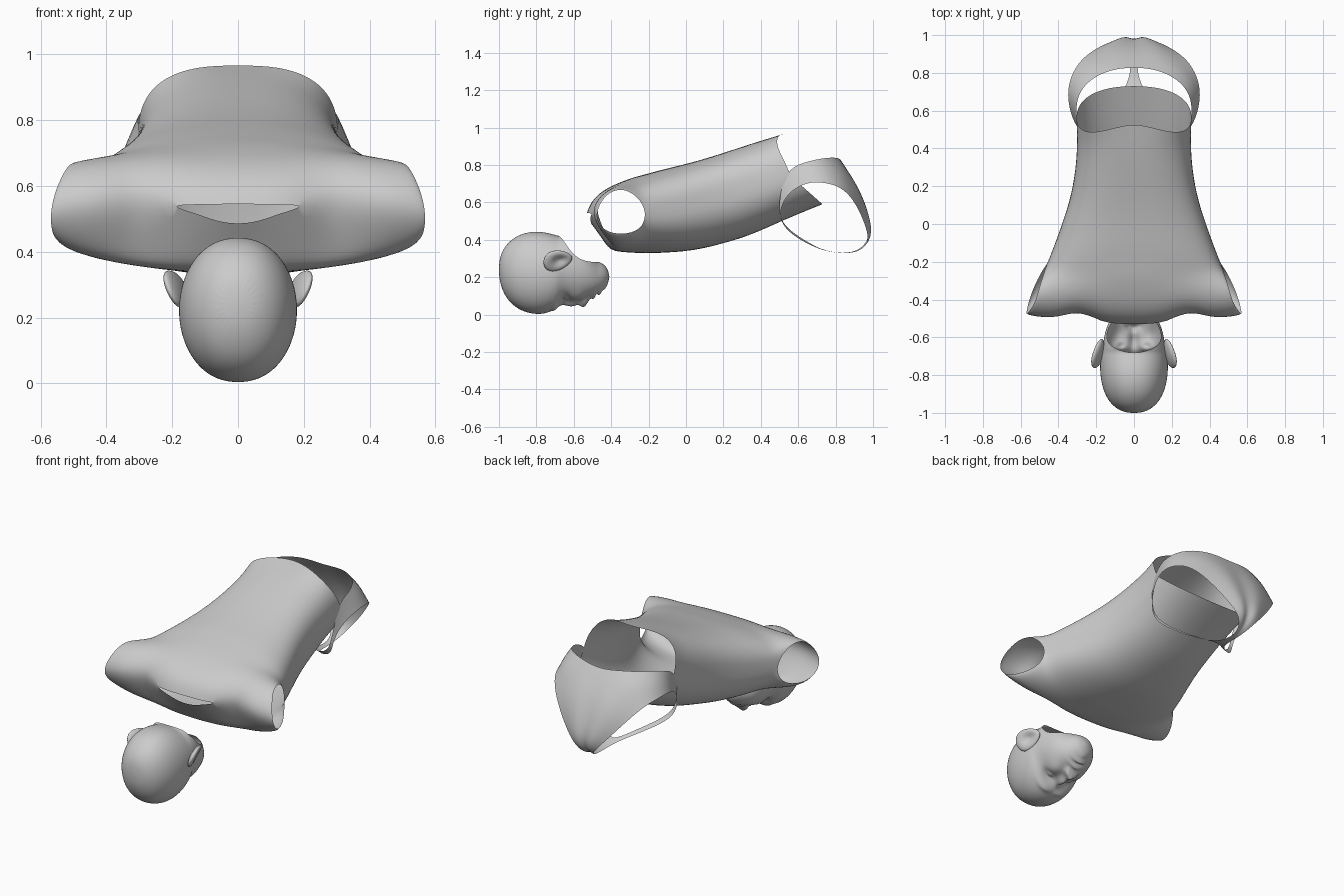
import bpy, bmesh, math
from math import sin, cos, pi, exp
from mathutils import Vector, Matrix

if "Cube" in bpy.data.objects:
    bpy.data.objects.remove(bpy.data.objects["Cube"])


def skin(name, grids, level=2):
    """Mesh from grids of half-body points, mirrored in x and subdivided."""
    bm = bmesh.new()
    for rows in grids:
        vs = [[bm.verts.new(p) for p in row] for row in rows]
        for a, b in zip(vs, vs[1:]):
            for i in range(len(a) - 1):
                bm.faces.new((a[i], a[i + 1], b[i + 1], b[i]))
    bmesh.ops.remove_doubles(bm, verts=bm.verts, dist=0.0005)
    bmesh.ops.recalc_face_normals(bm, faces=bm.faces)
    me = bpy.data.meshes.new(name)
    bm.to_mesh(me)
    bm.free()
    ob = bpy.data.objects.new(name, me)
    bpy.context.collection.objects.link(ob)
    bpy.ops.object.select_all(action='DESELECT')
    bpy.context.view_layer.objects.active = ob
    ob.select_set(True)
    m = ob.modifiers.new("mirror", 'MIRROR')
    m.merge_threshold = 0.0005
    s = ob.modifiers.new("smooth", 'SUBSURF')
    s.levels = s.render_levels = level
    for mod in ("mirror", "smooth"):
        bpy.ops.object.modifier_apply(modifier=mod)
    bpy.ops.object.shade_smooth()
    return ob


# Torso: back and chest sheets sharing the flank edge, open at arms, neck, waist
back_line = [(.53, .967), (.4, .93), (.27, .888), (.14, .845), (0, .805), (-.12, .778),
             (-.21, .752), (-.28, .735), (-.36, .705), (-.44, .668), (-.505, .61), (-.53, .545)]
chest_line = [(.73, .59), (.52, .505), (.35, .425), (.2, .38), (.05, .343), (-.08, .332),
              (-.2, .327), (-.28, .33), (-.35, .335), (-.41, .345), (-.45, .41), (-.50, .485)]
flank = [(.305, .56, .74), (.30, .42, .70), (.31, .28, .66), (.335, .14, .62),
         (.38, 0, .58), (.425, -.12, .555), (.46, -.21, .55)]
arm_top = [(.475, -.255, .63), (.50, -.33, .675), (.52, -.41, .66), (.555, -.465, .59), (.572, -.485, .515)]
arm_low = [(.475, -.23, .47), (.51, -.29, .435), (.545, -.37, .43), (.565, -.44, .45), (.572, -.485, .515)]
N = 10


def sheet(line, side, power, waist_dip=0):
    rows = []
    for k, ((yc, zc), (xs, ys, zs)) in enumerate(zip(line, side)):
        n = 1.6 if k == 11 else 2.0 if k >= 7 else power
        dip = {9: .015, 10: .035, 11: .05}.get(k, 0)
        row = []
        for i in range(N + 1):
            a = pi / 2 * i / N
            f = max(cos(a), 0) ** (2 / n) if i < N else 0
            x = xs * sin(a) ** (2 / n) if i else 0
            y = ys + (yc - ys) * f + dip * exp(-((x - .29) / .09) ** 2)
            if k == 0:
                y -= waist_dip * sin(2 * a)
            row.append((x, y, zs + (zc - zs) * f))
        rows.append(row)
    return rows


back = sheet(back_line, flank + arm_top, 2.7, .05)
chest = sheet(chest_line, flank + arm_low, 2.3)
# front edges meet along the shoulder, leaving the neck slit open
chest[-1] = [(x, y + g * .4, z - g) for (x, y, z), g in
             zip(back[-1], [.06, .055, .025] + [0] * N)]
skin("torso", [back, chest])

# Pelvis: strip between each leg opening and the waist / centre line
leg_edge = [(.29, .50, .54), (.305, .52, .61), (.33, .57, .67), (.352, .66, .712), (.345, .75, .705),
            (.315, .82, .685), (.27, .88, .635), (.20, .93, .55), (.125, .965, .46), (.06, .98, .39),
            (.022, .93, .335), (.015, .84, .325), (.03, .74, .34), (.1, .655, .375),
            (.2, .57, .425), (.27, .515, .48)]
top_edge = [(.285, .495, .58), (.30, .51, .68), (.30, .55, .785), (.31, .65, .82), (.26, .75, .84),
            (.13, .82, .84), (0, .83, .82), (0, .90, .70), (0, .955, .57), (0, .985, .44),
            (0, .94, .345), (0, .84, .325), (0, .74, .34), (.085, .645, .39),
            (.185, .56, .445), (.26, .505, .505)]
bulge = {3: .01, 4: .015, 5: .025, 6: .04, 7: .045, 8: .04, 9: .03}
rows = []
for k, (a, b) in enumerate(zip(leg_edge, top_edge)):
    a, b = Vector(a), Vector(b)
    out = Vector((.2, .85, .5 if k < 8 else .1)) * bulge.get(k, 0)
    rows.append([a, (a + b) / 2 + out, b])
skin("pelvis", [rows + rows[:1]])

# Head: sections from crown to chin (y, half width, face z, back z, sweep in degrees)
sections = [(-1.002, 0, .24, .24, 180), (-.994, .065, .16, .32, 180), (-.957, .122, .075, .385, 180),
            (-.89, .162, .02, .433, 180), (-.81, .18, -.002, .449, 180), (-.74, .182, .004, .44, 180),
            (-.69, .178, .035, .425, 180), (-.665, .172, .06, .415, 150), (-.63, .165, .07, .355, 122),
            (-.58, .155, .075, .30, 112), (-.53, .14, .085, .285, 115), (-.485, .115, .10, .28, 135),
            (-.45, .085, .125, .28, 180), (-.42, .05, .16, .25, 180), (-.408, 0, .205, .205, 180)]
rows = []
M = 12
for y, w, z0, z1, sweep in sections:
    e = math.radians(sweep)
    row = []
    for i in range(M + 1):
        a = e * i / M
        x = w * abs(sin(a)) ** .9 if i and not (i == M and sweep == 180) else 0
        row.append((x, y, z0 + (z1 - z0) * (1 - cos(a)) / (1 - cos(e))))
    rows.append(row)
head = skin("head", [rows], 3)

# Face relief pushed toward -z: (x, y, x radius, y radius, height)
relief = [(0, -.61, .024, .05, .028), (0, -.545, .03, .026, .036), (.03, -.535, .016, .018, .014),
          (.068, -.65, .035, .025, -.028), (.068, -.645, .022, .016, .02), (.06, -.70, .05, .018, .014),
          (0, -.494, .045, .011, .014), (0, -.462, .04, .011, .012), (0, -.478, .045, .006, -.008),
          (0, -.43, .03, .015, .008), (.09, -.58, .035, .04, .01)]
for v in head.data.vertices:
    x, y, z = v.co
    fade = min(1, max(0, (.26 - z) / .08))
    d = sum(h * exp(-((abs(x) - cx) / rx) ** 2 - ((y - cy) / ry) ** 2)
            for cx, cy, rx, ry, h in relief)
    v.co.z -= d * fade

# Ears: flattened bowls with a raised rim
for s, side in ((1, "left"), (-1, "right")):
    bm = bmesh.new()
    bmesh.ops.create_uvsphere(bm, u_segments=28, v_segments=20, radius=1,
                              matrix=Matrix.Rotation(pi / 2, 4, 'Y'))
    turn = Matrix.Rotation(.3, 3, 'Z') @ Matrix.Rotation(.4, 3, 'Y') @ Matrix.Rotation(.2, 3, 'X')
    for v in bm.verts:
        x, y, z = v.co
        if x > 0:
            x -= 1.1 * exp(-((y - .1) ** 2 + z ** 2) / .3)
        z *= 1 - .25 * y
        p = turn @ Vector((x * .022, y * .08, z * .058)) + Vector((.19, -.685, .29))
        v.co = (p.x * s, p.y, p.z)
    bmesh.ops.recalc_face_normals(bm, faces=bm.faces)
    me = bpy.data.meshes.new(side + "_ear")
    bm.to_mesh(me)
    bm.free()
    for f in me.polygons:
        f.use_smooth = True
    bpy.context.collection.objects.link(bpy.data.objects.new(side + "_ear", me))
